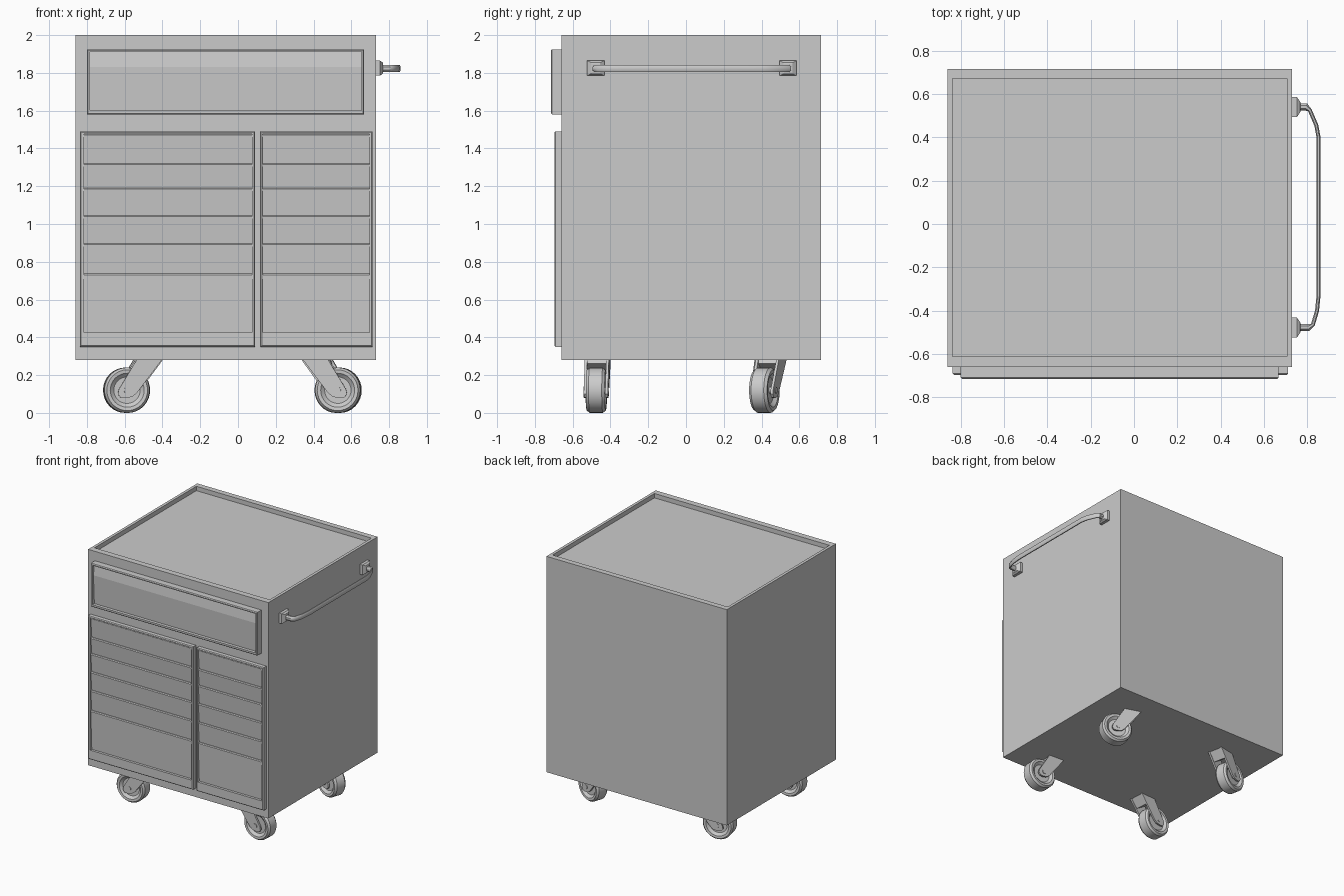
import bpy, bmesh, math
from mathutils import Vector, Matrix

if "Cube" in bpy.data.objects:
    bpy.data.objects.remove(bpy.data.objects["Cube"])


def finish(name, bm, smooth=False):
    bmesh.ops.recalc_face_normals(bm, faces=bm.faces)
    me = bpy.data.meshes.new(name)
    bm.to_mesh(me)
    bm.free()
    ob = bpy.data.objects.new(name, me)
    bpy.context.collection.objects.link(ob)
    if smooth:
        bpy.ops.object.select_all(action='DESELECT')
        bpy.context.view_layer.objects.active = ob
        ob.select_set(True)
        bpy.ops.object.shade_smooth_by_angle(angle=math.radians(35))
    return ob


def box(bm, x0, x1, y0, y1, z0, z1):
    m = Matrix.LocRotScale(Vector(((x0+x1)/2, (y0+y1)/2, (z0+z1)/2)), None,
                           Vector((x1-x0, y1-y0, z1-z0)))
    return bmesh.ops.create_cube(bm, size=1, matrix=m)['verts']


def prism(bm, rings, cap=True):
    """Bridge a list of equal-length point rings, capping both ends."""
    vs = [[bm.verts.new(p) for p in r] for r in rings]
    n = len(vs[0])
    for a, b in zip(vs, vs[1:]):
        for i in range(n):
            bm.faces.new((a[i], a[(i+1) % n], b[(i+1) % n], b[i]))
    if cap:
        bm.faces.new(vs[0])
        bm.faces.new(vs[-1])


def rect(x0, x1, z0, z1, y):
    return [(x0, y, z0), (x1, y, z0), (x1, y, z1), (x0, y, z1)]


def frame(name, outer, inner, y_out, y_in, y_back):
    """Raised rectangular surround with a bevelled lip and an open middle."""
    x0, x1, z0, z1 = outer
    b = 0.006
    bm = bmesh.new()
    prism(bm, [rect(x0, x1, z0, z1, y_back),
               rect(x0, x1, z0, z1, y_out + b),
               rect(x0+b, x1-b, z0+b, z1-b, y_out),
               rect(*inner, y_out),
               rect(*inner, y_in)], cap=False)
    return finish(name, bm)


# cabinet body: a box with a shallow tray recessed into the top
bm = bmesh.new()
def level(x0, x1, y0, y1, z):
    return [(x0, y0, z), (x1, y0, z), (x1, y1, z), (x0, y1, z)]
prism(bm, [level(-.86, .73, -.66, .715, .28), level(-.86, .73, -.66, .715, 2),
           level(-.837, .707, -.612, .671, 2), level(-.837, .707, -.612, .671, 1.965)])
finish('cabinet_body', bm)

# wide top drawer: frame and a slightly creased panel
frame('top_drawer_frame', (-.80, .668, 1.58, 1.925), (-.783, .655, 1.6, 1.912), -.715, -.68, -.655)
bm = bmesh.new()
side = [(-.655, 1.595), (-.69, 1.595), (-.702, 1.83), (-.69, 1.915), (-.655, 1.915)]
prism(bm, [[(x, y, z) for y, z in side] for x in (-.785, .657)])
finish('top_drawer_panel', bm)

# lower drawer banks: frame plus a stack of slanted drawer fronts
levels = [1.477, 1.32, 1.19, 1.045, .897, .737, .425]
for tag, (x0, x1), (u0, u1) in (('left', (-.837, .09), (-.815, .075)),
                                ('right', (.12, .712), (.133, .695))):
    frame(tag + '_bank_frame', (x0, x1, .35, 1.49), (u0, u1, .425, 1.477), -.697, -.665, -.655)
    bm = bmesh.new()
    for top, bot in zip(levels, levels[1:]):
        side = [(-.655, bot), (-.677, bot), (-.69, top - .006), (-.684, top), (-.655, top)]
        prism(bm, [[(x, y, z) for y, z in side] for x in (u0, u1)])
    finish(tag + '_bank_drawers', bm)

# side handle: flattened bar swept along a bowed path
path = [(.755, .54), (.795, .54), (.812, .525), (.842, .455), (.852, .40), (.852, -.33),
        (.845, -.40), (.826, -.465), (.805, -.478), (.755, -.478)]
pts = [Vector((x, y, 1.823)) for x, y in path]
rings = []
for i, p in enumerate(pts):
    t = (pts[min(i+1, len(pts)-1)] - pts[max(i-1, 0)]).normalized()
    n = Vector((-t.y, t.x, 0))
    w = .018 if i < 2 or i > len(pts) - 3 else .010
    rings.append([p + n * w * math.cos(a) + Vector((0, 0, .021 * math.sin(a)))
                  for a in [math.pi / 8 + k * math.pi / 4 for k in range(8)]])
bm = bmesh.new()
prism(bm, rings)
finish('side_handle', bm, True)

# handle mounts: plate with a tapered boss
for tag, y in (('front', -.478), ('back', .54)):
    bm = bmesh.new()
    def plate(x, hy, hz):
        return [(x, y-hy, 1.825-hz), (x, y+hy, 1.825-hz), (x, y+hy, 1.825+hz), (x, y-hy, 1.825+hz)]
    prism(bm, [plate(.725, .046, .04), plate(.752, .046, .04),
               plate(.766, .026, .03), plate(.768, .022, .024)])
    finish(tag + '_handle_mount', bm)


# casters: lathed wheel and a leaning fork, modelled trailing toward +x
def caster(name, x, y, angle):
    place = Matrix.Translation((x, y, 0)) @ Matrix.Rotation(angle, 4, 'Z')
    seg = 32
    profile = [(-.03, .001), (-.03, .07), (-.04, .082), (-.048, .09), (-.05, .108), (-.035, .12)]
    profile += [(-a, r) for a, r in reversed(profile)]
    bm = bmesh.new()
    prism(bm, [[(r * math.cos(2*math.pi*k/seg), a, .12 + r * math.sin(2*math.pi*k/seg))
                for k in range(seg)] for a, r in profile])
    bm.transform(place)
    finish(name + '_wheel', bm, True)

    bm = bmesh.new()
    outline = [(-.19, .29), (-.055, .29), (.045, .125), (.05, .10), (.037, .082),
               (.012, .078), (-.025, .085), (-.05, .105)]
    for s in (-1, 1):
        prism(bm, [[(px, s * d, pz) for px, pz in outline] for d in (.05, .064)])
    # bridge joining the fork plates above the wheel
    bridge = [(-.185, .29), (-.06, .29), (-.05, .262), (-.125, .215)]
    prism(bm, [[(px, d, pz) for px, pz in bridge] for d in (-.055, .055)])
    # axle with end caps
    bmesh.ops.create_cone(bm, cap_ends=True, segments=16, radius1=.018, radius2=.018, depth=.135,
                          matrix=Matrix.Translation((0, 0, .12)) @ Matrix.Rotation(math.pi/2, 4, 'X'))
    bm.transform(place)
    finish(name + '_fork', bm)


rad = math.radians
caster('front_right_caster', .53, -.475, rad(-3))
caster('back_right_caster', .53, .415, rad(-18))
caster('front_left_caster', -.59, -.475, rad(184))
caster('back_left_caster', -.59, .415, rad(192))
